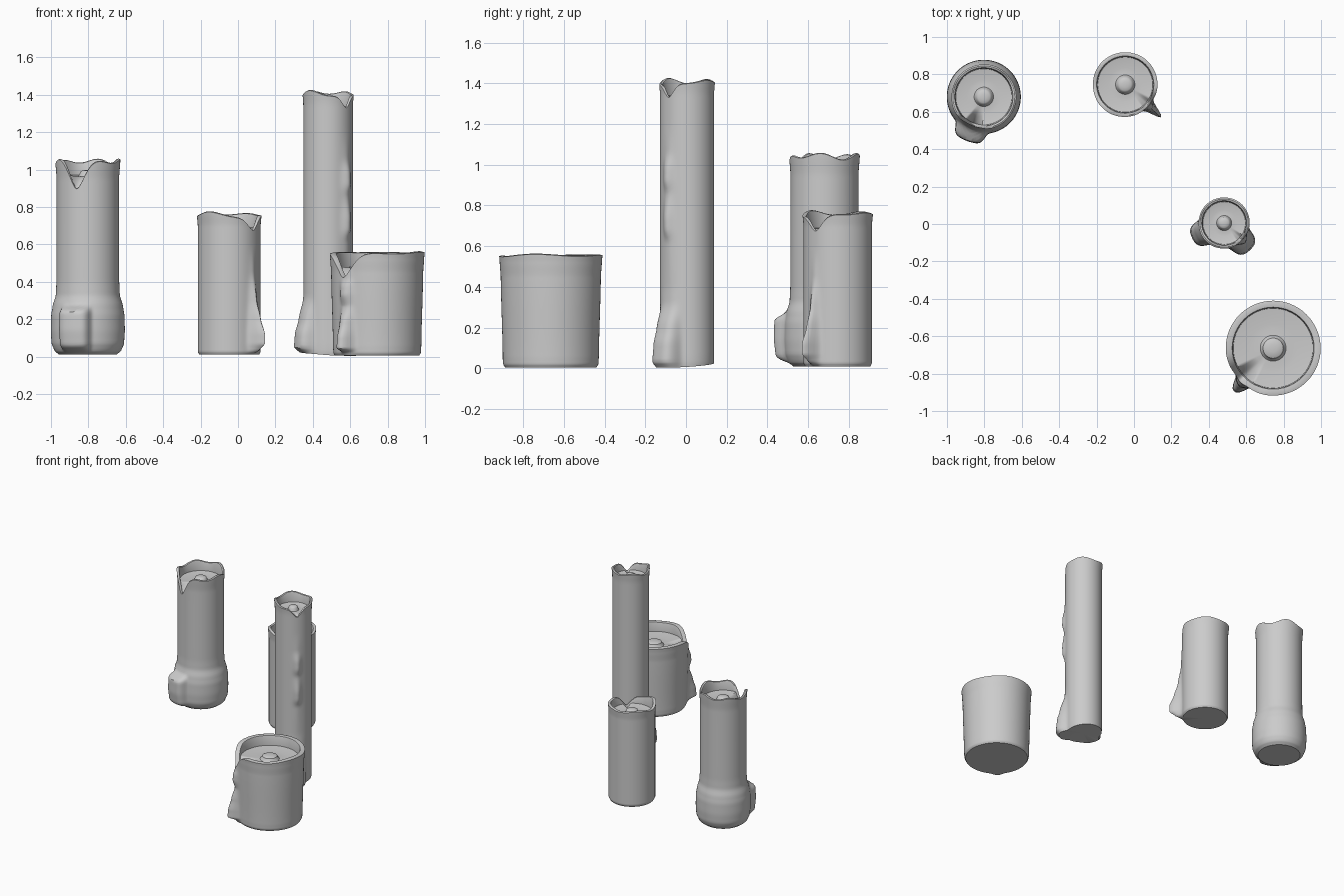
import bpy, bmesh, math

SEG = 144


def interp(pts, z):
    # smooth interpolation through (z, value) points
    if z <= pts[0][0]:
        return pts[0][1]
    for (a, va), (b, vb) in zip(pts, pts[1:]):
        if z <= b:
            t = (z - a) / (b - a)
            t = 0.5 * t + 0.5 * t * t * (3 - 2 * t)
            return va + (vb - va) * t
    return pts[-1][1]


def bump(angle, centre, width, power=2):
    d = (angle - centre + 180) % 360 - 180
    return math.exp(-abs(d / width) ** power)


def candle(name, centre, base, height, profile, inner, wick, level, notch, waves, drips, tilt=0):
    """Closed candle: wall with drips, wavy notched rim, melted pool, wick stub."""
    bm = bmesh.new()

    def rim(a):
        w = sum(amp * math.cos(math.radians(n * a + ph)) for n, amp, ph in waves)
        return height + w - notch[1] * bump(a, notch[0], notch[2], notch[3])

    def bottom(a):
        return base - tilt * math.cos(math.radians(a - notch[0]))

    def outer(a, z):
        return interp(profile, z) + sum(bump(a, c, w, p) * interp(zs, z) for c, w, p, zs in drips)

    rows = []

    def row(fn):
        ring = []
        for i in range(SEG):
            a = 360 * i / SEG
            r, z = fn(a)
            q = math.radians(a)
            ring.append(bm.verts.new((centre[0] + r * math.cos(q), centre[1] + r * math.sin(q), z)))
        rows.append(ring)

    # outer wall
    def wall(t):
        def fn(a):
            z = bottom(a) + (rim(a) - bottom(a)) * t
            return outer(a, z), z
        return fn
    for t in [0, 0.006, 0.013] + [0.02 + 0.98 * k / 70 for k in range(71)]:
        row(wall(t))
    # rounded lip and inner wall
    edge = lambda a: min(level, rim(a) - 0.012)
    row(lambda a: (outer(a, rim(a)) * 0.6 + inner * 0.4, rim(a) + 0.004))
    row(lambda a: (inner + 0.003, rim(a) + 0.001))
    row(lambda a: (inner, rim(a) - 0.006))
    row(lambda a: (inner - 0.003, edge(a)))
    # wax pool
    for f, k in ((0.9, 0.75), (0.75, 0.4), (0.6, 0.15), (0.48, 0.03)):
        row(lambda a: (inner * f, (level - 0.008) * (1 - k) + edge(a) * k))
    # wick stub
    for f, dz in ((1.15, -0.006), (1.0, 0.004), (0.9, 0.018), (0.7, 0.024), (0.35, 0.027)):
        row(lambda a: (wick * f, level + dz))

    for lo, hi in zip(rows, rows[1:]):
        for i in range(SEG):
            j = (i + 1) % SEG
            bm.faces.new((lo[i], lo[j], hi[j], hi[i]))
    low = bm.verts.new((centre[0], centre[1], base))
    top = bm.verts.new((centre[0], centre[1], level + 0.028))
    for i in range(SEG):
        j = (i + 1) % SEG
        bm.faces.new((rows[0][j], rows[0][i], low))
        bm.faces.new((rows[-1][i], rows[-1][j], top))
    mesh = bpy.data.meshes.new(name)
    bm.to_mesh(mesh)
    bm.free()
    ob = bpy.data.objects.new(name, mesh)
    bpy.context.collection.objects.link(ob)
    bpy.ops.object.select_all(action='DESELECT')
    ob.select_set(True)
    bpy.context.view_layer.objects.active = ob
    bpy.ops.object.shade_smooth_by_angle(angle=math.radians(40))


# left candle with melted, swollen foot
candle("swollen_candle", (-0.803, 0.68), 0.01, 1.04,
       [(0.01, 0.153), (0.03, 0.178), (0.07, 0.194), (0.14, 0.198), (0.22, 0.196), (0.27, 0.188),
        (0.33, 0.171), (0.4, 0.168), (0.95, 0.167), (1.05, 0.174)],
       0.153, 0.045, 0.97, (249, 0.13, 20, 1.7), [(5, 0.012, 20), (3, 0.006, 80)],
       [(249, 23, 6, [(0.025, 0), (0.05, 0.05), (0.15, 0.055), (0.24, 0.055), (0.28, 0)])])

# middle candle with a thin fin drip
candle("fin_drip_candle", (-0.047, 0.745), 0.01, 0.76,
       [(0.01, 0.16), (0.025, 0.168), (0.06, 0.168), (0.7, 0.168), (0.77, 0.174)],
       0.15, 0.045, 0.69, (-40, 0.095, 20, 1.7), [(4, 0.008, 150), (3, 0.005, 40)],
       [(-42, 7, 1.7, [(0.01, 0), (0.035, 0.05), (0.07, 0.092), (0.12, 0.092), (0.2, 0.06),
                       (0.3, 0.03), (0.45, 0.006), (0.6, 0)])])

# tall slim candle with two foot drips and a beaded run
candle("tall_candle", (0.482, 0.005), 0.016, 1.408,
       [(0.0, 0.128), (0.03, 0.132), (0.06, 0.133), (1.35, 0.133), (1.42, 0.138)],
       0.117, 0.035, 1.34, (-43, 0.09, 20, 1.7), [(4, 0.010, 180), (3, 0.004, 60)],
       [(205, 26, 4, [(0.015, 0.02), (0.05, 0.057), (0.12, 0.052), (0.2, 0.03), (0.32, 0)]),
        (-46, 27, 4, [(0.005, 0.05), (0.03, 0.068), (0.12, 0.06), (0.2, 0.04), (0.32, 0.004), (0.4, 0)]),
        (-43, 12, 2, [(0.3, 0), (0.62, 0.003), (0.68, 0.02), (0.74, 0.022), (0.86, 0.008),
                      (0.92, 0.022), (0.98, 0.02), (1.06, 0.004), (1.2, 0)])], tilt=0.012)

# short wide candle with a beaded drip
candle("wide_candle", (0.744, -0.664), 0.005, 0.554,
       [(0.005, 0.225), (0.02, 0.234), (0.06, 0.236), (0.45, 0.246), (0.52, 0.251), (0.56, 0.254)],
       0.216, 0.06, 0.48, (224, 0.135, 19, 1.7), [(3, 0.003, 30), (4, 0.003, 90)],
       [(228, 9, 2.5, [(0.02, 0.02), (0.045, 0.076), (0.1, 0.07), (0.18, 0.045), (0.27, 0.015),
                       (0.33, 0.03), (0.37, 0.025), (0.42, 0.008), (0.5, 0)])])
